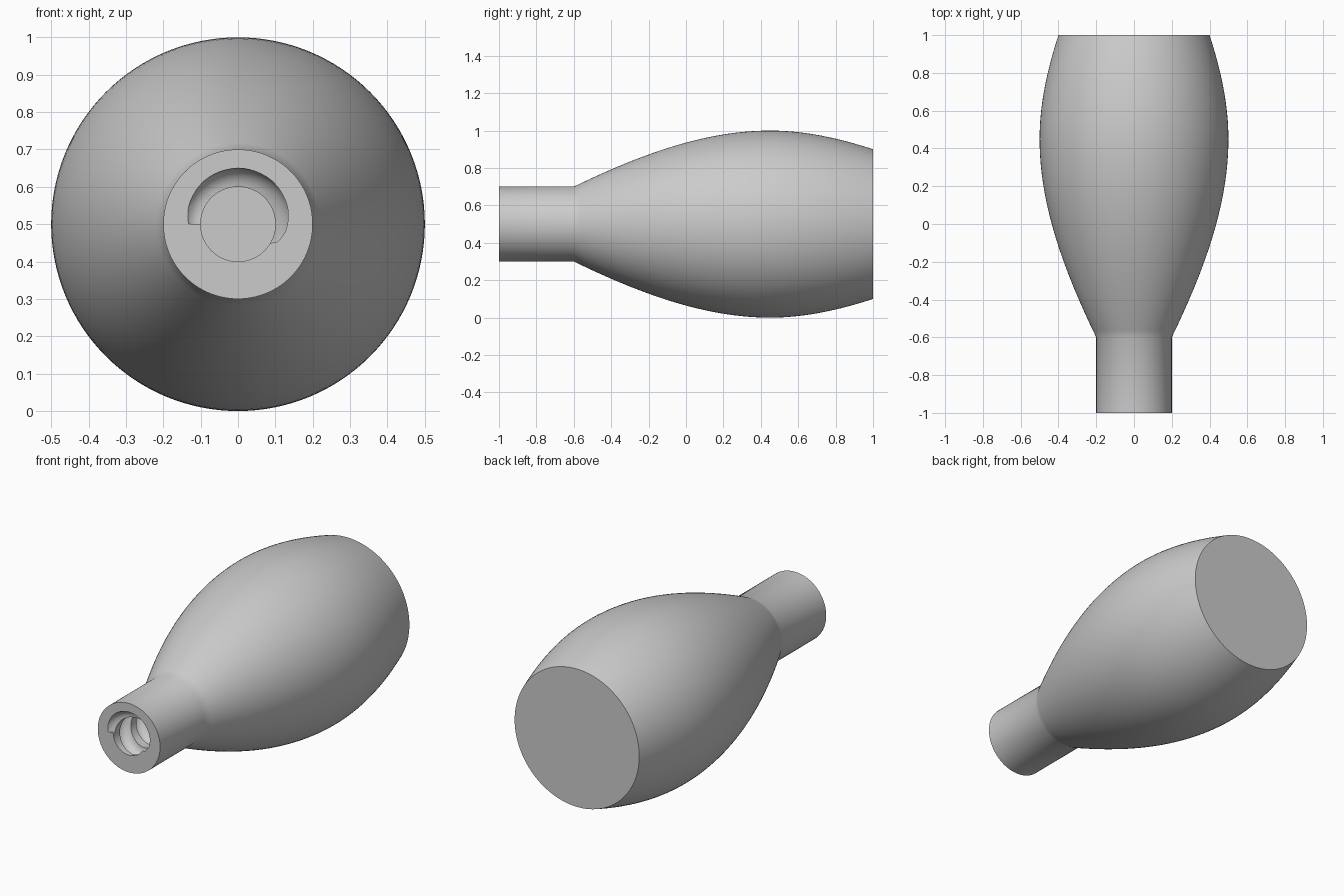
import bpy, bmesh, math
from mathutils import Vector

cube = bpy.data.objects.get("Cube")
if cube:
    bpy.data.objects.remove(cube, do_unlink=True)

AXIS_Z = 0.5

grey = bpy.data.materials.new("plain grey")
grey.use_nodes = True
colour = (0.6, 0.6, 0.6, 1)
grey.diffuse_color = colour
grey.node_tree.nodes["Principled BSDF"].inputs["Base Color"].default_value = colour


def skin_rings(name, rings):
    """Closed solid through a list of rings, capped at both ends."""
    bm = bmesh.new()
    loops = [[bm.verts.new(p) for p in ring] for ring in rings]
    count = len(loops[0])
    for a, b in zip(loops, loops[1:]):
        for i in range(count):
            j = (i + 1) % count
            bm.faces.new((a[i], a[j], b[j], b[i]))
    bm.faces.new(loops[0])
    bm.faces.new(loops[-1])
    bmesh.ops.recalc_face_normals(bm, faces=bm.faces)
    mesh = bpy.data.meshes.new(name)
    bm.to_mesh(mesh)
    bm.free()
    mesh.materials.append(grey)
    obj = bpy.data.objects.new(name, mesh)
    bpy.context.collection.objects.link(obj)
    return obj


def lathe(name, profile, sides):
    """Solid of revolution about the y direction from (y, radius) points."""
    turns = [2 * math.pi * i / sides for i in range(sides)]
    return skin_rings(name, [[(r * math.sin(a), y, AXIS_Z + r * math.cos(a))
                              for a in turns] for y, r in profile])


def bezier(y0, y1, radii, steps):
    """Cubic run of radii between two y positions."""
    a, b, c, d = radii
    for i in range(1, steps + 1):
        t = i / steps
        s = 1 - t
        yield (y0 + (y1 - y0) * t,
               a * s**3 + 3 * b * s * s * t + 3 * c * s * t * t + d * t**3)


def helix_tube(name, radius, tube, pitch, start, end, sides=20, per_turn=56):
    """Round rod wound clockwise into the bore; angles in turns from the top."""
    rings = []
    steps = round((end - start) * per_turn)
    for i in range(steps + 1):
        turn = start + (end - start) * i / steps
        a = 2 * math.pi * turn
        out = Vector((math.sin(a), 0, math.cos(a)))
        centre = out * radius + Vector((0, -1 + pitch * turn, AXIS_Z))
        ring = []
        for k in range(sides):
            b = 2 * math.pi * k / sides
            ring.append(centre + tube * (out * math.cos(b) + Vector((0, math.sin(b), 0))))
        rings.append(ring)
    return skin_rings(name, rings)


def cut(target, cutter):
    """Subtract a helper solid, then discard it."""
    cutter.hide_render = True
    mod = target.modifiers.new("cut", "BOOLEAN")
    mod.operation = "DIFFERENCE"
    mod.solver = "EXACT"
    mod.object = cutter
    bpy.ops.object.select_all(action="DESELECT")
    bpy.context.view_layer.objects.active = target
    target.select_set(True)
    bpy.ops.object.modifier_apply(modifier=mod.name)
    bpy.data.objects.remove(cutter, do_unlink=True)


# Handle body: straight neck, swelling grip, flat back end
profile = [(-1, 0.2), (-0.6, 0.2)]
profile += bezier(-0.6, 0.45, (0.2, 0.37, 0.5, 0.5), 28)
profile += bezier(0.45, 1, (0.5, 0.5, 0.46, 0.4), 16)
handle = lathe("handle", profile, 128)

# Threaded socket in the neck: bore plus round helical groove
cut(handle, lathe("bore_cutter", [(-1.1, 0.1), (-0.5, 0.1)], 64))
cut(handle, helix_tube("thread_cutter", 0.1, 0.05, 0.15, -0.25, 2.75))

bpy.ops.object.shade_smooth_by_angle(angle=math.radians(32))
